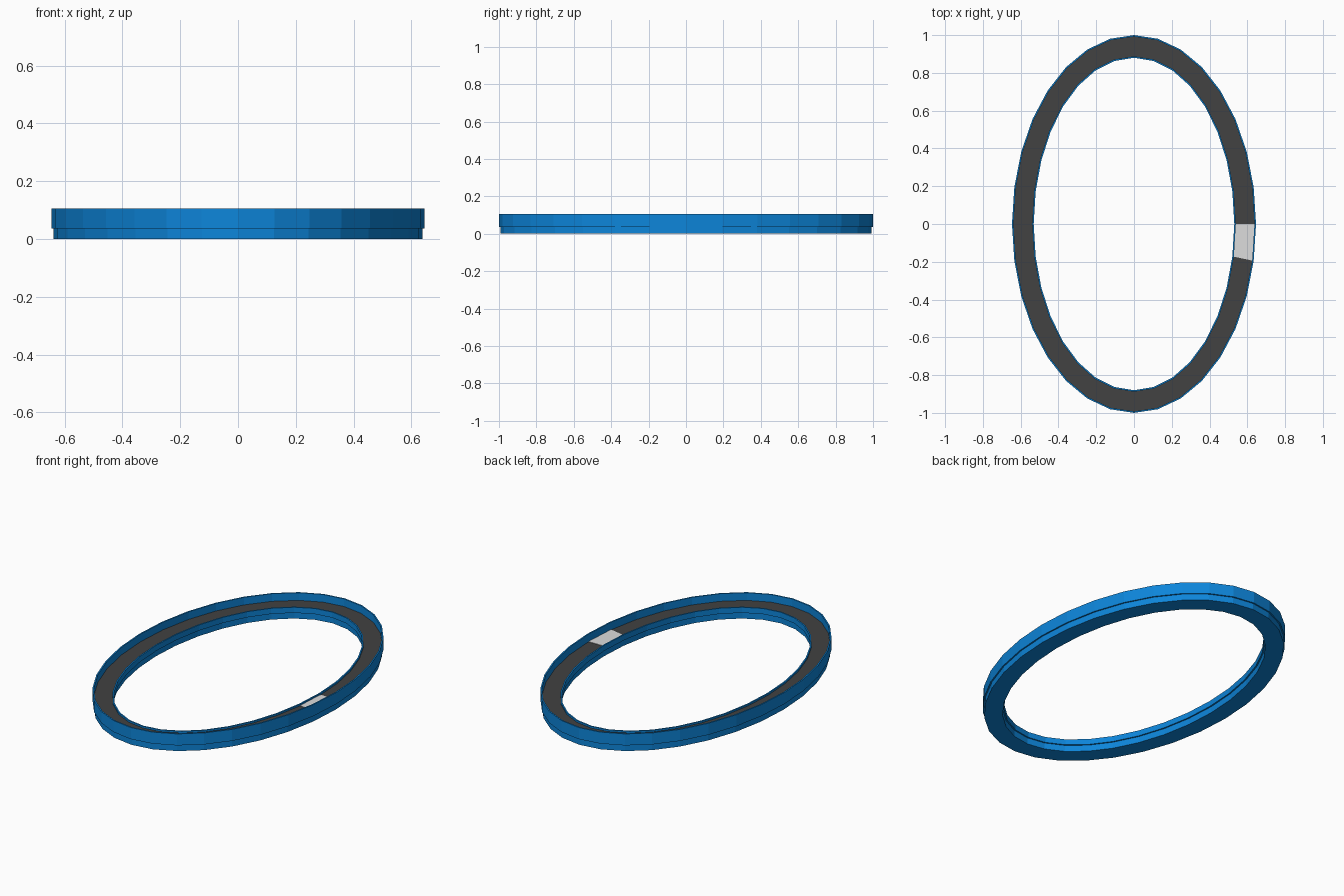
import bpy, bmesh, math

if "Cube" in bpy.data.objects:
    bpy.data.objects.remove(bpy.data.objects["Cube"])

N = 32


def material(name, rgb):
    m = bpy.data.materials.new(name)
    m.diffuse_color = (*rgb, 1)
    m.use_nodes = True
    m.node_tree.nodes["Principled BSDF"].inputs["Base Color"].default_value = m.diffuse_color
    return m


blue = material("blue", (0.004, 0.235, 0.70))
gray = material("asphalt gray", (0.054, 0.054, 0.054))
white = material("white", (0.72, 0.72, 0.72))


def ring(name, profile, mats, gray_edges=(), first=0, count=N):
    """Sweep a closed profile of (rx, ry, z) points round the oval."""
    bm = bmesh.new()
    full = count == N
    rows = []
    for i in range(first, first + count + (0 if full else 1)):
        a = 2 * math.pi * i / N
        rows.append([bm.verts.new((rx * math.cos(a), ry * math.sin(a), z))
                     for rx, ry, z in profile])
    k = len(profile)
    for i in range(count):
        r0, r1 = rows[i], rows[(i + 1) % len(rows)]
        for j in range(k):
            f = bm.faces.new((r0[j], r1[j], r1[(j + 1) % k], r0[(j + 1) % k]))
            f.material_index = 1 if j in gray_edges else 0
    if not full:
        bm.faces.new(rows[0])
        bm.faces.new(rows[-1])
    bmesh.ops.recalc_face_normals(bm, faces=bm.faces)
    me = bpy.data.meshes.new(name)
    bm.to_mesh(me)
    bm.free()
    for m in mats:
        me.materials.append(m)
    bpy.context.collection.objects.link(bpy.data.objects.new(name, me))


ROAD, STEP, OUT_TOP, IN_TOP = 0.06, 0.037, 0.105, 0.07
# Edges of the oval, from outside in
lip_out, body_out = (0.646, 1.0), (0.638, 0.992)
body_in, lip_in = (0.539, 0.888), (0.531, 0.88)

# Blue channel with stepped walls, and a gray road as its floor
ring("track_channel", [
    (*body_out, 0), (*body_out, STEP), (*lip_out, STEP), (*lip_out, OUT_TOP),
    (*body_out, OUT_TOP), (*body_out, ROAD), (*body_in, ROAD),
    (*body_in, IN_TOP), (*lip_in, IN_TOP), (*lip_in, STEP),
    (*body_in, STEP), (*body_in, 0)], [blue, gray], gray_edges=(5,))

# White start plate covering one segment of the road
ring("start_plate", [
    (*body_out, ROAD - 0.002), (*body_out, ROAD + 0.002),
    (*body_in, ROAD + 0.002), (*body_in, ROAD - 0.002)],
    [white], first=-1, count=1)
